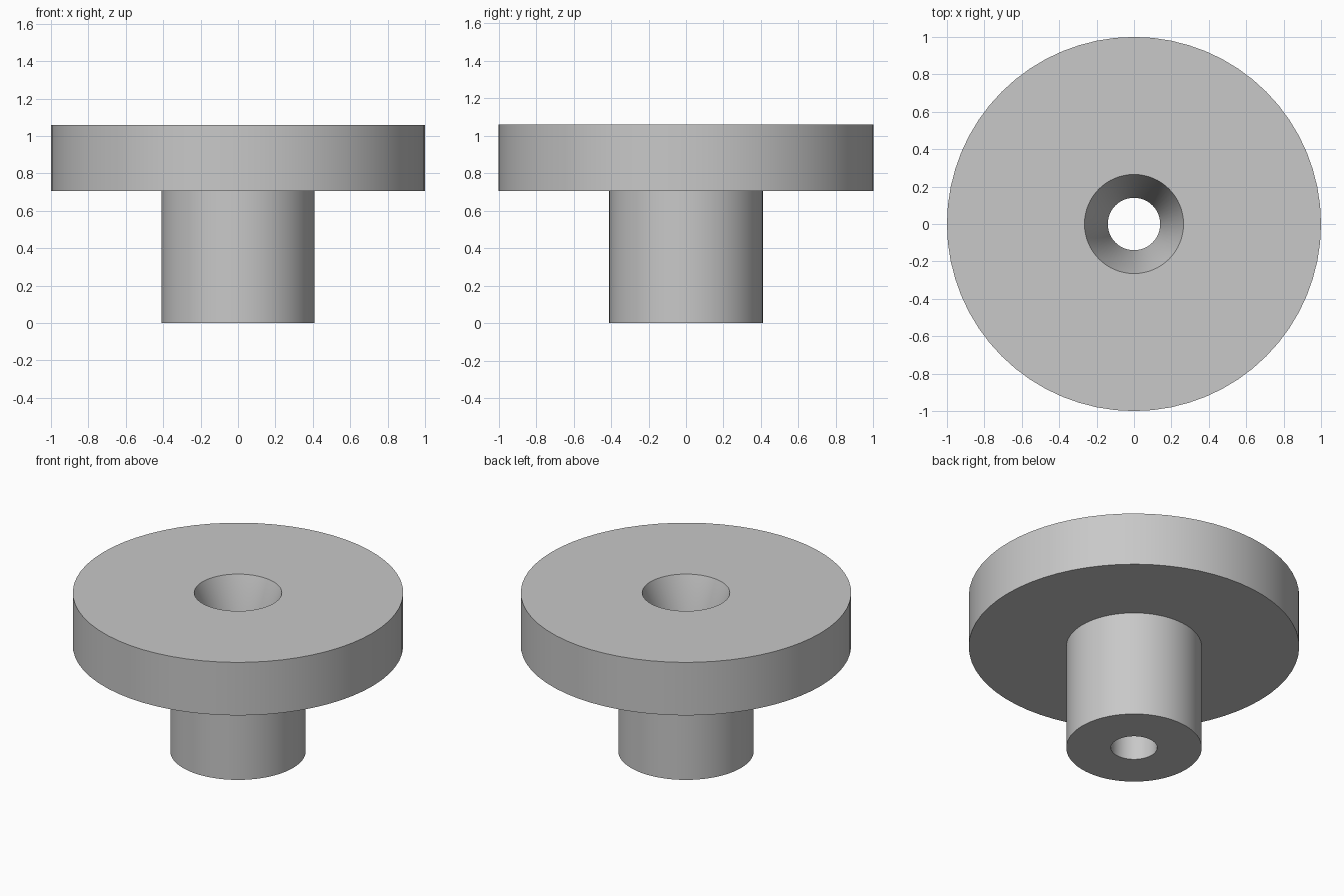
import bpy
import bmesh
import math

cube = bpy.data.objects.get("Cube")
if cube:
    bpy.data.objects.remove(cube, do_unlink=True)

SIDES = 64
HEIGHT = 1.06
FLANGE_BASE = 0.706
FLANGE_R, STEM_R = 1.0, 0.41
BORE_R, FUNNEL_R = 0.14, 0.265

# Plain grey material
grey = bpy.data.materials.new("plain_grey")
grey.use_nodes = True
colour = (0.58, 0.58, 0.58, 1.0)
grey.diffuse_color = colour
grey.node_tree.nodes["Principled BSDF"].inputs["Base Color"].default_value = colour


def lathe(name, profile, material):
    """Revolve a closed (radius, height) profile around the z axis."""
    bm = bmesh.new()
    verts = [bm.verts.new((r, 0, z)) for r, z in profile]
    edges = [bm.edges.new((v, verts[i - 1])) for i, v in enumerate(verts)]
    bmesh.ops.spin(bm, geom=verts + edges, cent=(0, 0, 0), axis=(0, 0, 1),
                   angle=math.tau, steps=SIDES)
    bmesh.ops.remove_doubles(bm, verts=bm.verts, dist=0.0001)
    bmesh.ops.recalc_face_normals(bm, faces=bm.faces)
    mesh = bpy.data.meshes.new(name)
    bm.to_mesh(mesh)
    bm.free()
    mesh.materials.append(material)
    obj = bpy.data.objects.new(name, mesh)
    bpy.context.collection.objects.link(obj)
    return obj


# Stem and flange in one piece, with a straight bore that flares in the flange
body = lathe("flanged_bushing", [
    (BORE_R, 0),
    (STEM_R, 0),
    (STEM_R, FLANGE_BASE),
    (FLANGE_R, FLANGE_BASE),
    (FLANGE_R, HEIGHT),
    (FUNNEL_R, HEIGHT),
    (BORE_R, FLANGE_BASE),
], grey)

# Smooth round walls, crisp rims
bpy.ops.object.select_all(action='DESELECT')
body.select_set(True)
bpy.context.view_layer.objects.active = body
bpy.ops.object.shade_smooth_by_angle(angle=math.radians(30))
